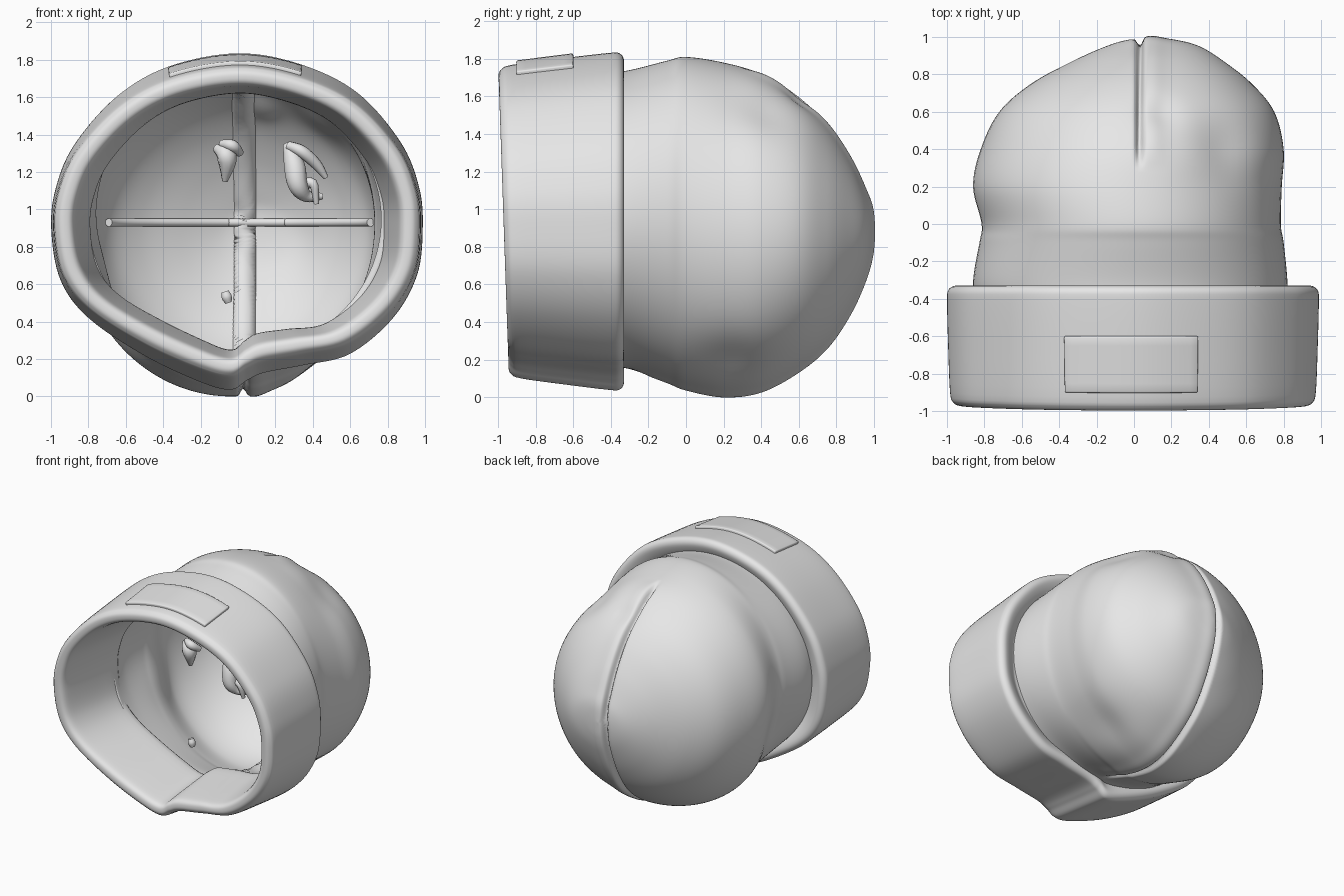
import bpy, bmesh, math
from mathutils import Vector

if "Cube" in bpy.data.objects:
    bpy.data.objects.remove(bpy.data.objects["Cube"])

grey = bpy.data.materials.new("plain_grey")
grey.use_nodes = True
grey.diffuse_color = (0.8, 0.8, 0.8, 1)
grey.node_tree.nodes["Principled BSDF"].inputs["Base Color"].default_value = (0.8, 0.8, 0.8, 1)


def spline(points, sub, closed=False):
    """Smooth curve through points of any dimension."""
    n = len(points)
    pick = (lambda i: points[i % n]) if closed else (lambda i: points[min(max(i, 0), n - 1)])
    out = []
    for i in range(n if closed else n - 1):
        for k in range(sub):
            t = k / sub
            out.append([0.5 * (2 * b + (c - a) * t + (2 * a - 5 * b + 4 * c - d) * t ** 2
                               + (3 * b - a - 3 * c + d) * t ** 3)
                        for a, b, c, d in zip(pick(i - 1), pick(i), pick(i + 1), pick(i + 2))])
    if not closed:
        out.append(list(points[-1]))
    return out


def loft(rows, wrap_u=True, wrap_v=False):
    """Quad mesh over a grid of points."""
    bm = bmesh.new()
    grid = [[bm.verts.new(p) for p in row] for row in rows]
    nv, nu = len(grid), len(grid[0])
    for j in range(nv if wrap_v else nv - 1):
        for i in range(nu if wrap_u else nu - 1):
            a, b = grid[j], grid[(j + 1) % nv]
            bm.faces.new((a[i], a[(i + 1) % nu], b[(i + 1) % nu], b[i]))
    bmesh.ops.remove_doubles(bm, verts=bm.verts, dist=0.0005)
    bmesh.ops.recalc_face_normals(bm, faces=bm.faces)
    bm.normal_update()
    return bm


def finish(bm, name):
    mesh = bpy.data.meshes.new(name)
    bm.to_mesh(mesh)
    bm.free()
    mesh.materials.append(grey)
    for p in mesh.polygons:
        p.use_smooth = True
    obj = bpy.data.objects.new(name, mesh)
    bpy.context.collection.objects.link(obj)
    return obj


def tube(name, paths, radius):
    """Smooth round strands; each path point is x, y, z, thickness."""
    curve = bpy.data.curves.new(name, "CURVE")
    curve.dimensions = "3D"
    curve.bevel_depth = radius
    curve.bevel_resolution = 3
    curve.use_fill_caps = True
    for path in paths:
        pts = spline(path, 5)
        line = curve.splines.new("POLY")
        line.points.add(len(pts) - 1)
        for sp, p in zip(line.points, pts):
            sp.co = (*p[:3], 1)
            sp.radius = p[3]
        line.use_smooth = True
    curve.materials.append(grey)
    obj = bpy.data.objects.new(name, curve)
    bpy.context.collection.objects.link(obj)


# Folded cuff: a cross-section (y, offset) carried round a lopsided outline (x, z)
MID = 0.92
SUB = 8
outline = spline([(.99, .9), (.97, 1.12), (.87, 1.36), (.64, 1.62), (.34, 1.77), (0, 1.83),
                  (-.37, 1.76), (-.65, 1.6), (-.88, 1.34), (-.98, 1.1), (-1, .88), (-.95, .62),
                  (-.8, .42), (-.5, .22), (-.2, .08), (-.04, .04), (.05, .09), (.14, .13),
                  (.35, .17), (.6, .23), (.83, .42), (.96, .65)], SUB, True)


def cuff_point(x, z, y, offset):
    front = min(max((-0.35 - y) / 0.6, 0), 1)
    out = Vector((x, z - MID))
    r = out.length
    out *= (r + offset) / r
    return (out.x * (1 - 0.02 * front), y - 0.03 * front * (z - MID),
            MID + out.y * (1.01 - 0.085 * front))


section = spline([(-.97, -.055), (-.955, -.018), (-.9, 0), (-.65, .002), (-.42, 0), (-.355, -.008),
                  (-.33, -.045), (-.345, -.1), (-.38, -.16), (-.4, -.21), (-.6, -.18),
                  (-.85, -.13), (-.95, -.1)], 4, True)
finish(loft([[cuff_point(x, z, y, d) for x, z in outline] for y, d in section], wrap_v=True),
       "folded_cuff")

# Label patch following the top of the cuff
top = outline[4 * SUB:6 * SUB + 1]
rows = [[cuff_point(x, z, -.88 + .29 * k / 6, .022) for x, z in top] for k in range(7)]
patch = finish(loft(rows, wrap_u=False), "blank_label_patch")
for p in patch.data.polygons:
    if p.normal.z < 0:
        p.flip()
mod = patch.modifiers.new("thickness", "SOLIDIFY")
mod.thickness = 0.035
mod.offset = -1
mod = patch.modifiers.new("soft_edge", "BEVEL")
mod.width = 0.008
mod.segments = 2

# Knitted body: rings of y, left x, right x, bottom z, top z
rings = spline([(-.45, -.85, .82, .17, 1.72), (-.3, -.86, .82, .15, 1.74),
                (-.1, -.83, .8, .08, 1.79), (0, -.82, .785, .04, 1.81),
                (.2, -.865, .79, 0, 1.78), (.4, -.82, .8, .03, 1.72), (.6, -.72, .75, .14, 1.6),
                (.75, -.55, .63, .27, 1.45), (.87, -.33, .48, .45, 1.27),
                (.95, -.15, .35, .63, 1.1), (.985, -.03, .22, .76, 1.0),
                (.995, .08, .08, .88, .88)], 8)


def body_ring(y, xl, xr, zb, zt, count=160):
    ring = []
    for i in range(count):
        t = 2 * math.pi * i / count
        a = t + 0.38 * math.sin(2 * t)
        ring.append((((xl + xr) + (xr - xl) * math.cos(a)) / 2, y,
                     ((zb + zt) + (zt - zb) * math.sin(a)) / 2))
    return ring


bm = loft([body_ring(*r) for r in rings])
dents = [((.5, .42, 1.55), .18, .035), ((.45, .25, .2), .2, .035),
         ((-.75, .05, .7), .2, .03), ((.13, .6, 1.58), .1, .025)]
moves = []
for v in bm.verts:
    x, y, z = v.co
    # Sewn crease running over the crown and underneath
    start = 0.3 if z > MID else -0.3
    fade = min(max((y - start) / 0.12, 0), 1)
    push = fade * (0.012 * math.exp(-((x - .1) / .06) ** 2) - 0.045 * math.exp(-((x - .03) / .018) ** 2))
    for place, size, depth in dents:
        push -= depth * math.exp(-((v.co - Vector(place)).length / size) ** 2)
    moves.append((v, v.normal * push))
for v, m in moves:
    v.co += m
body = finish(bm, "knit_body")
mod = body.modifiers.new("thickness", "SOLIDIFY")
mod.thickness = 0.055
mod.offset = -1

# Raised cross seam on the lining
side = [(r[1] + .06, r[0] - .05) for r in rings if .55 < r[0] < .97]
far = [(r[2] - .06, r[0] - .05) for r in rings if .55 < r[0] < .97]
path = [(x, y, .93, 1) for x, y in side + far[::-1]]
tube("lining_cross_seam", [path], 0.022)

# Loose fluff hanging in the opening
tube("loose_fluff", [
    [(.26, -.5, 1.35, .6), (.3, -.53, 1.24, 1.6), (.32, -.55, 1.13, 1.5), (.37, -.52, 1.07, .9),
     (.45, -.5, 1.07, .5)],
    [(.27, -.52, 1.34, .7), (.34, -.55, 1.31, .9), (.42, -.52, 1.24, .8), (.47, -.5, 1.17, .4)],
    [(.33, -.5, 1.12, 1), (.4, -.55, 1.14, .7), (.42, -.53, 1.03, .4)],
    [(-.12, -.5, 1.33, .6), (-.06, -.53, 1.28, 1.5), (-.07, -.5, 1.15, .4)],
    [(-.09, -.52, 1.35, .6), (-.03, -.55, 1.34, .9), (.01, -.5, 1.3, .6)],
    [(-.07, -.5, .56, .6), (-.06, -.5, .53, .8), (-.05, -.5, .5, .5)]], 0.036)
